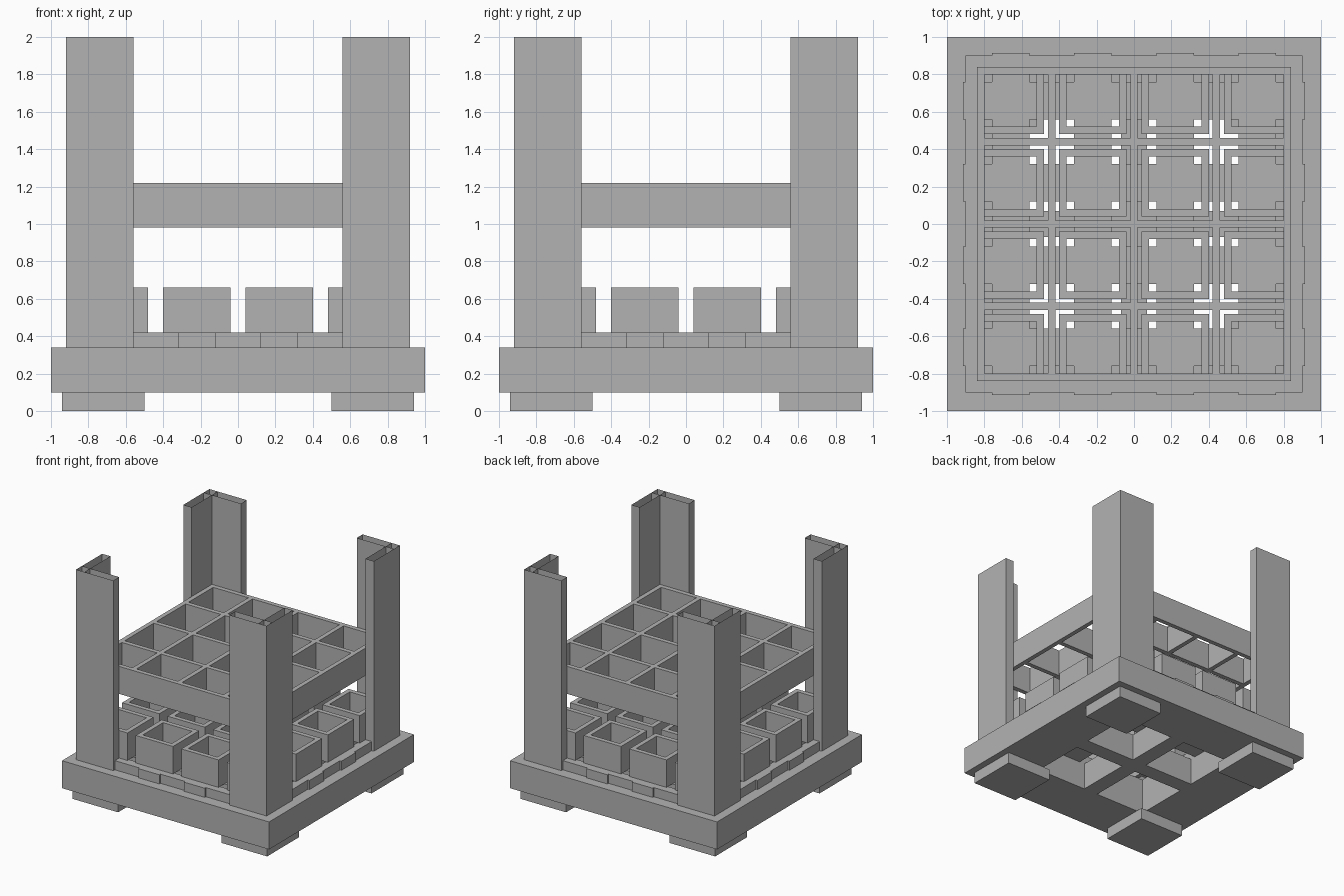
import bpy
import bmesh
from mathutils import Matrix, Vector

cube = bpy.data.objects.get("Cube")
if cube:
    bpy.data.objects.remove(cube, do_unlink=True)

GREY = (0.45, 0.45, 0.45, 1)
grey = bpy.data.materials.new("plain grey")
grey.use_nodes = True
grey.diffuse_color = GREY
grey.node_tree.nodes["Principled BSDF"].inputs["Base Color"].default_value = GREY


def add_box(bm, x, y, z, open_top=False):
    """Add a box from (low, high) ranges; open_top leaves a hollow shell."""
    spans = (x, y, z)
    centre = Vector([(min(s) + max(s)) / 2 for s in spans])
    size = [max(s) - min(s) for s in spans]
    matrix = Matrix.Translation(centre) @ Matrix.Diagonal((*size, 1))
    verts = bmesh.ops.create_cube(bm, size=1, matrix=matrix)["verts"]
    if open_top:
        faces = {f for v in verts for f in v.link_faces}
        caps = [f for f in faces if abs(f.normal.z) > 0.9]
        bmesh.ops.delete(bm, geom=caps, context="FACES_ONLY")


def add_ring(bm, cx, cy, outer, inner, z):
    """Square frame made of four mitre-free bars."""
    for s in (-1, 1):
        add_box(bm, (cx - outer, cx + outer), (cy + s * inner, cy + s * outer), z)
        add_box(bm, (cx + s * inner, cx + s * outer), (cy - inner, cy + inner), z)


def finish(bm, name):
    mesh = bpy.data.meshes.new(name)
    bm.normal_update()
    bm.to_mesh(mesh)
    bm.free()
    mesh.materials.append(grey)
    obj = bpy.data.objects.new(name, mesh)
    bpy.context.collection.objects.link(obj)
    return obj


CORNERS = [(sx, sy) for sx in (-1, 1) for sy in (-1, 1)]


def side(s, low, high):
    return (s * low, s * high)


# Base frame with a central cross
bm = bmesh.new()
base_z = (0.1, 0.34)
add_ring(bm, 0, 0, 1, 0.56, base_z)
add_box(bm, (-0.56, 0.56), (-0.07, 0.07), base_z)
for s in (-1, 1):
    add_box(bm, (-0.07, 0.07), side(s, 0.07, 0.56), base_z)
finish(bm, "base_frame")

# Feet and hollow L-shaped corner posts
for sx, sy in CORNERS:
    label = ("back" if sy > 0 else "front") + ("_left" if sx > 0 else "_right")
    bm = bmesh.new()
    add_box(bm, side(sx, 0.5, 0.94), side(sy, 0.5, 0.94), (0, 0.1))
    finish(bm, label + "_foot")

    bm = bmesh.new()
    post_z = (0.34, 2)
    add_box(bm, side(sx, 0.56, 0.92), side(sy, 0.84, 0.92), post_z, True)
    add_box(bm, side(sx, 0.84, 0.92), side(sy, 0.56, 0.92), post_z, True)
    finish(bm, label + "_post")

# Crossing deck slats and the rim around them
deck_z = (0.34, 0.42)
bm = bmesh.new()
for c in (-0.66, -0.22, 0.22, 0.66):
    add_box(bm, (c - 0.1, c + 0.1), (-0.915, 0.915), deck_z)
    add_box(bm, (-0.915, 0.915), (c - 0.1, c + 0.1), deck_z)
finish(bm, "deck_slats")
bm = bmesh.new()
add_ring(bm, 0, 0, 0.9, 0.82, deck_z)
finish(bm, "deck_rim")

# Four by four open square cups
bm = bmesh.new()
for cx in (-0.66, -0.22, 0.22, 0.66):
    for cy in (-0.66, -0.22, 0.22, 0.66):
        add_ring(bm, cx, cy, 0.18, 0.14, (0.42, 0.66))
finish(bm, "cups")

# Upper divider grid
bm = bmesh.new()
grid_z = (0.98, 1.22)
add_ring(bm, 0, 0, 0.84, 0.8, grid_z)
for c in (-0.44, 0, 0.44):
    add_box(bm, (c - 0.02, c + 0.02), (-0.8, 0.8), grid_z)
    add_box(bm, (-0.8, 0.8), (c - 0.02, c + 0.02), grid_z)
finish(bm, "divider_grid")
